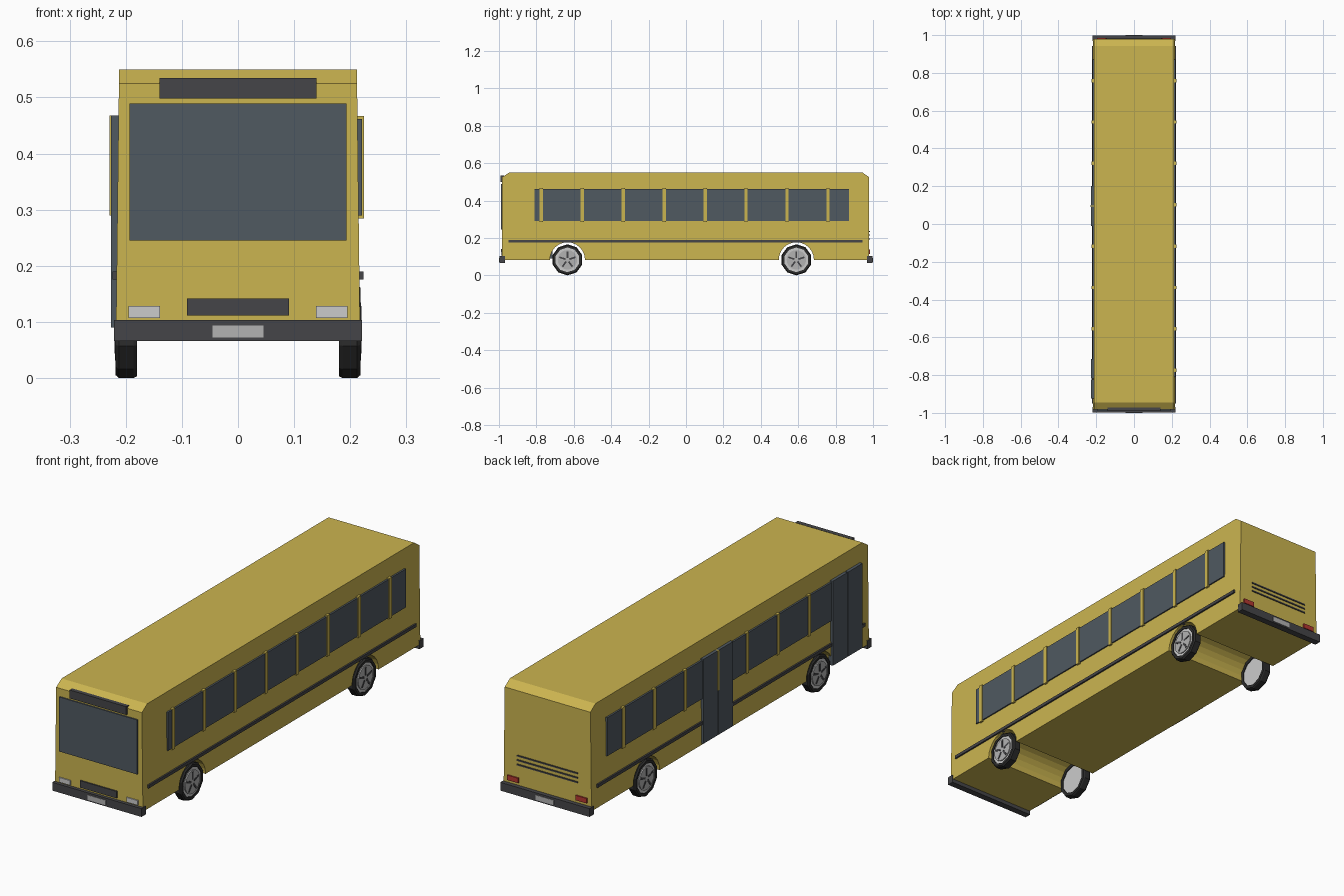
import bpy, bmesh, math
from mathutils import Matrix

if "Cube" in bpy.data.objects:
    bpy.data.objects.remove(bpy.data.objects["Cube"])


def mat(name, r, g, b):
    m = bpy.data.materials.new(name)
    m.diffuse_color = (r, g, b, 1)
    m.use_nodes = True
    m.node_tree.nodes["Principled BSDF"].inputs["Base Color"].default_value = m.diffuse_color
    return m


YELLOW = mat("yellow_paint", 0.60, 0.46, 0.08)
GLASS = mat("dark_glass", 0.08, 0.10, 0.12)
DARK = mat("dark_trim", 0.06, 0.06, 0.065)
RUBBER = mat("rubber", 0.025, 0.025, 0.025)
WHITE = mat("white", 0.85, 0.85, 0.85)
SILVER = mat("silver", 0.45, 0.45, 0.45)
RED = mat("red_lamp", 0.45, 0.04, 0.03)


def finish(name, bm, material):
    bmesh.ops.recalc_face_normals(bm, faces=bm.faces)
    me = bpy.data.meshes.new(name)
    bm.to_mesh(me)
    bm.free()
    me.materials.append(material)
    ob = bpy.data.objects.new(name, me)
    bpy.context.collection.objects.link(ob)
    return ob


def box(name, x, y, z, material):
    """Box from (min, max) pairs on each axis."""
    bm = bmesh.new()
    bmesh.ops.create_cube(bm, size=1)
    for v in bm.verts:
        for i, r in enumerate((x, y, z)):
            v.co[i] = r[0] if v.co[i] < 0 else r[1]
    return finish(name, bm, material)


def side_box(name, s, x, y, z, material):
    return box(name, sorted((s * x[0], s * x[1])), y, z, material)


# body: side profile with wheel arches, tapering slightly toward the roof
AXLES, AXLE_Z, ARCH_R, FLOOR = (-0.634, 0.59), 0.083, 0.094, 0.083
profile = [(-0.983, FLOOR)]
for a in AXLES:
    for i in range(13):
        t = math.pi * (1 - i / 12)
        profile.append((a + ARCH_R * math.cos(t), AXLE_Z + ARCH_R * math.sin(t)))
profile += [(0.979, FLOOR), (0.979, 0.525), (0.943, 0.55), (-0.945, 0.55), (-0.983, 0.525)]
bm = bmesh.new()
rings = [[bm.verts.new((s * (0.2185 - 0.012 * z), y, z)) for y, z in profile] for s in (-1, 1)]
for r in rings:
    bm.faces.new(r)
n = len(profile)
for i in range(n):
    j = (i + 1) % n
    bm.faces.new((rings[0][i], rings[0][j], rings[1][j], rings[1][i]))
finish("body", bm, YELLOW)

# side windows, pillars and rub strips
for s, side in ((1, "right"), (-1, "left")):
    side_box(f"{side}_windows", s, (0.205, 0.221), (-0.81, 0.872), (0.29, 0.462), GLASS)
    side_box(f"{side}_rub_strip", s, (0.205, 0.2235), (-0.95, 0.943), (0.176, 0.19), DARK)
    for i in range(8):
        y = -0.774 + i * 0.219
        side_box(f"{side}_pillar", s, (0.205, 0.2245), (y - 0.009, y + 0.009), (0.284, 0.467), YELLOW)

# two double-leaf doors on the left
for name, y0, y1 in (("front_door", -0.925, -0.715), ("middle_door", -0.01, 0.20)):
    mid = (y0 + y1) / 2
    for a, b in ((y0, mid - 0.003), (mid + 0.003, y1)):
        side_box(name, -1, (0.205, 0.2265), (a, b), (0.09, 0.468), GLASS)
side_box("middle_door_post", -1, (0.205, 0.229), (0.09, 0.10), (0.29, 0.468), YELLOW)

# front and rear bumpers with plates
for e, end in ((-1, "front"), (1, "rear")):
    box(f"{end}_bumper", (-0.221, 0.221), sorted((e * 0.968, e * 0.998)), (0.066, 0.103), DARK)
    box(f"{end}_plate", (-0.045, 0.045), sorted((e * 0.99, e * 1.0)), (0.072, 0.094), SILVER)

# front face
box("windscreen", (-0.193, 0.193), (-0.989, -0.97), (0.245, 0.489), GLASS)
box("destination_sign", (-0.14, 0.14), (-0.991, -0.972), (0.498, 0.535), DARK)
box("grille", (-0.091, 0.091), (-0.989, -0.97), (0.111, 0.142), DARK)

# rear vents
for z in (0.195, 0.215, 0.235):
    box("rear_vent", (-0.15, 0.15), (0.97, 0.983), (z - 0.003, z + 0.003), DARK)

# lamps
for s in (-1, 1):
    side_box("headlight", s, (0.139, 0.195), (-0.988, -0.97), (0.107, 0.128), WHITE)
    side_box("tail_light", s, (0.142, 0.197), (0.97, 0.985), (0.115, 0.137), RED)


def lathe(name, section, sides, s, y, material):
    """Closed (x, radius) section spun around the axle."""
    bm = bmesh.new()
    loops = []
    for i in range(sides):
        t = 2 * math.pi * i / sides
        loops.append([bm.verts.new((s * x, y + r * math.sin(t), AXLE_Z - r * math.cos(t)))
                      for x, r in section])
    m = len(section)
    for i in range(sides):
        a, b = loops[i], loops[(i + 1) % sides]
        for k in range(m):
            bm.faces.new((a[k], a[(k + 1) % m], b[(k + 1) % m], b[k]))
    return finish(name, bm, material)


def disc(name, x0, x1, r, sides, s, y, material):
    bm = bmesh.new()
    bmesh.ops.create_cone(bm, cap_ends=True, segments=sides, radius1=r, radius2=r, depth=x1 - x0,
                          matrix=Matrix.Translation((s * (x0 + x1) / 2, y, AXLE_Z))
                          @ Matrix.Rotation(math.pi / 2, 4, 'Y'))
    return finish(name, bm, material)


# wheels: faceted tyre, white rim, hub cap with five dark slots
for y in AXLES:
    for s in (-1, 1):
        lathe("tyre", [(0.18, 0.066), (0.18, 0.08), (0.186, 0.083), (0.212, 0.083),
                       (0.218, 0.078), (0.218, 0.066)], 10, s, y, RUBBER)
        disc("rim", 0.184, 0.214, 0.067, 20, s, y, WHITE)
        disc("hub_cap", 0.21, 0.219, 0.052, 20, s, y, SILVER)
        for k in range(5):
            bm = bmesh.new()
            bmesh.ops.create_cube(bm, size=1, matrix=Matrix.Translation((s * 0.2175, y, AXLE_Z))
                                  @ Matrix.Rotation(2 * math.pi * k / 5, 4, 'X')
                                  @ Matrix.Translation((0, 0, 0.028))
                                  @ Matrix.Diagonal((0.006, 0.009, 0.034, 1)))
            finish("hub_slot", bm, DARK)
